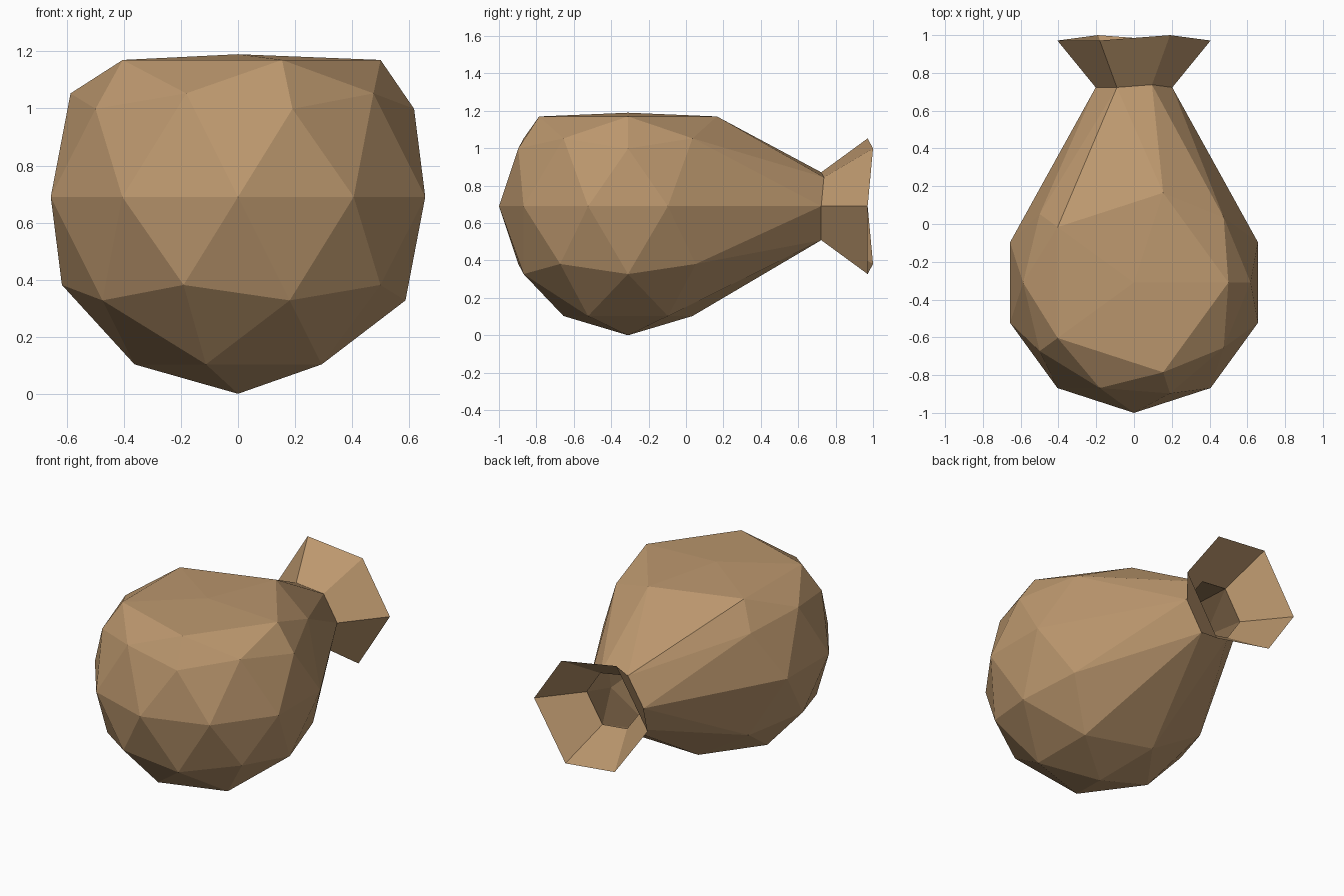
import bpy, bmesh
from mathutils import Vector

if "Cube" in bpy.data.objects:
    bpy.data.objects.remove(bpy.data.objects["Cube"])

R = 0.69
CENTRE = Vector((0, -0.31, R))

cloth = bpy.data.materials.new("tan sackcloth")
cloth.diffuse_color = (0.50, 0.31, 0.155, 1)
cloth.use_nodes = True
cloth.node_tree.nodes["Principled BSDF"].inputs["Base Color"].default_value = cloth.diffuse_color

# sack body: low-poly ball
bm = bmesh.new()
bmesh.ops.create_icosphere(bm, subdivisions=2, radius=R)

# flattened, widened top
for v in bm.verts:
    if v.co.z > 0.95 * R:
        v.co.z = 0.5
    elif v.co.z > 0.7 * R:
        v.co.x *= 0.5 / 0.363
        v.co.y *= 0.5 / 0.363
        v.co.z = 0.48
    v.co += CENTRE

# open the back of the ball, leaving a six-sided hole
back = max(bm.verts, key=lambda v: v.co.y - abs(v.co.x) - abs(v.co.z - R))
bmesh.ops.delete(bm, geom=[back], context='VERTS')
rim = [e for e in bm.edges if e.is_boundary]
hole = list({v for e in rim for v in e.verts})
mid = sum((v.co for v in hole), Vector()) / len(hole)
original = {v: v.co.copy() for v in hole}

# pinched neck, half the hole size
for v in hole:
    v.co = mid + (v.co - mid) * 0.5 + Vector((0, 0.47, 0))

# flared mouth, full hole size
new = bmesh.ops.extrude_edge_only(bm, edges=rim)["geom"]
for v in (g for g in new if isinstance(g, bmesh.types.BMVert)):
    v.co.y -= 0.47
    v.co = mid + (v.co - mid) * 2 + Vector((0, 0.723, 0))

bmesh.ops.recalc_face_normals(bm, faces=bm.faces)
mesh = bpy.data.meshes.new("sack")
bm.to_mesh(mesh)
bm.free()
mesh.materials.append(cloth)
sack = bpy.data.objects.new("sack", mesh)
bpy.context.collection.objects.link(sack)
